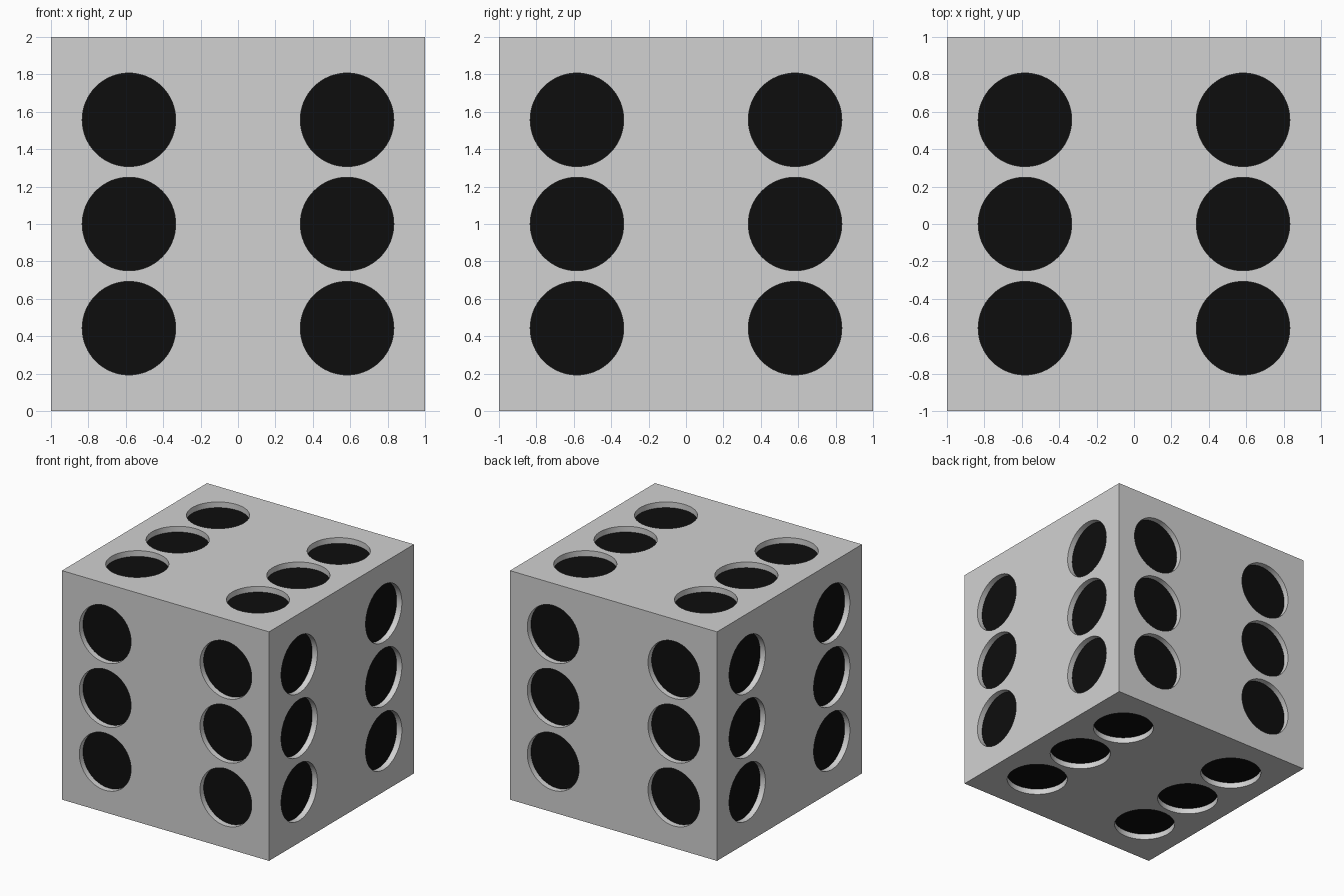
import bpy
import bmesh
from mathutils import Matrix, Vector

HALF = 1.0
PIP_RADIUS = 0.25
PIP_DEPTH = 0.05
COLUMN = 0.583
ROW = 0.557

default_cube = bpy.data.objects.get("Cube")
if default_cube:
    bpy.data.objects.remove(default_cube, do_unlink=True)


def make_material(name, value):
    mat = bpy.data.materials.new(name)
    mat.use_nodes = True
    colour = (value, value, value, 1.0)
    mat.diffuse_color = colour
    mat.node_tree.nodes["Principled BSDF"].inputs["Base Color"].default_value = colour
    return mat


def make_object(name, bm):
    mesh = bpy.data.meshes.new(name)
    bm.to_mesh(mesh)
    bm.free()
    obj = bpy.data.objects.new(name, mesh)
    bpy.context.collection.objects.link(obj)
    return obj


# Cube body
bm = bmesh.new()
bmesh.ops.create_cube(bm, size=2 * HALF)
body = make_object("dice_body", bm)
body.data.materials.append(make_material("light grey", 0.64))
body.data.materials.append(make_material("black", 0.0043))

# Round pip cutters: two columns of three on each of the six sides
X, Y, Z = Vector((1, 0, 0)), Vector((0, 1, 0)), Vector((0, 0, 1))
bm = bmesh.new()
for normal, across, along in ((Y, X, Z), (X, Y, Z), (Z, X, Y)):
    turn = normal.to_track_quat("Z", "Y").to_matrix().to_4x4()
    for side in (-1, 1):
        for column in (-COLUMN, COLUMN):
            for row in (-ROW, 0, ROW):
                centre = normal * side * HALF + across * column + along * row
                bmesh.ops.create_cone(
                    bm, cap_ends=True, segments=64,
                    radius1=PIP_RADIUS, radius2=PIP_RADIUS, depth=2 * PIP_DEPTH,
                    matrix=Matrix.Translation(centre) @ turn)
cutter = make_object("pip_cutter", bm)
cutter.hide_render = True

# Sink the pips into the body
cut = body.modifiers.new("pips", "BOOLEAN")
cut.operation = "DIFFERENCE"
cut.solver = "EXACT"
cut.object = cutter
bpy.ops.object.select_all(action="DESELECT")
bpy.context.view_layer.objects.active = body
body.select_set(True)
bpy.ops.object.modifier_apply(modifier=cut.name)
bpy.data.objects.remove(cutter, do_unlink=True)

# Pip floors are black; the pip walls keep the body colour
for face in body.data.polygons:
    reach = max(abs(c) for c in face.center)
    face.material_index = 1 if reach < HALF - PIP_DEPTH * 0.8 else 0

bpy.ops.object.shade_smooth_by_angle()
body.location.z = HALF
